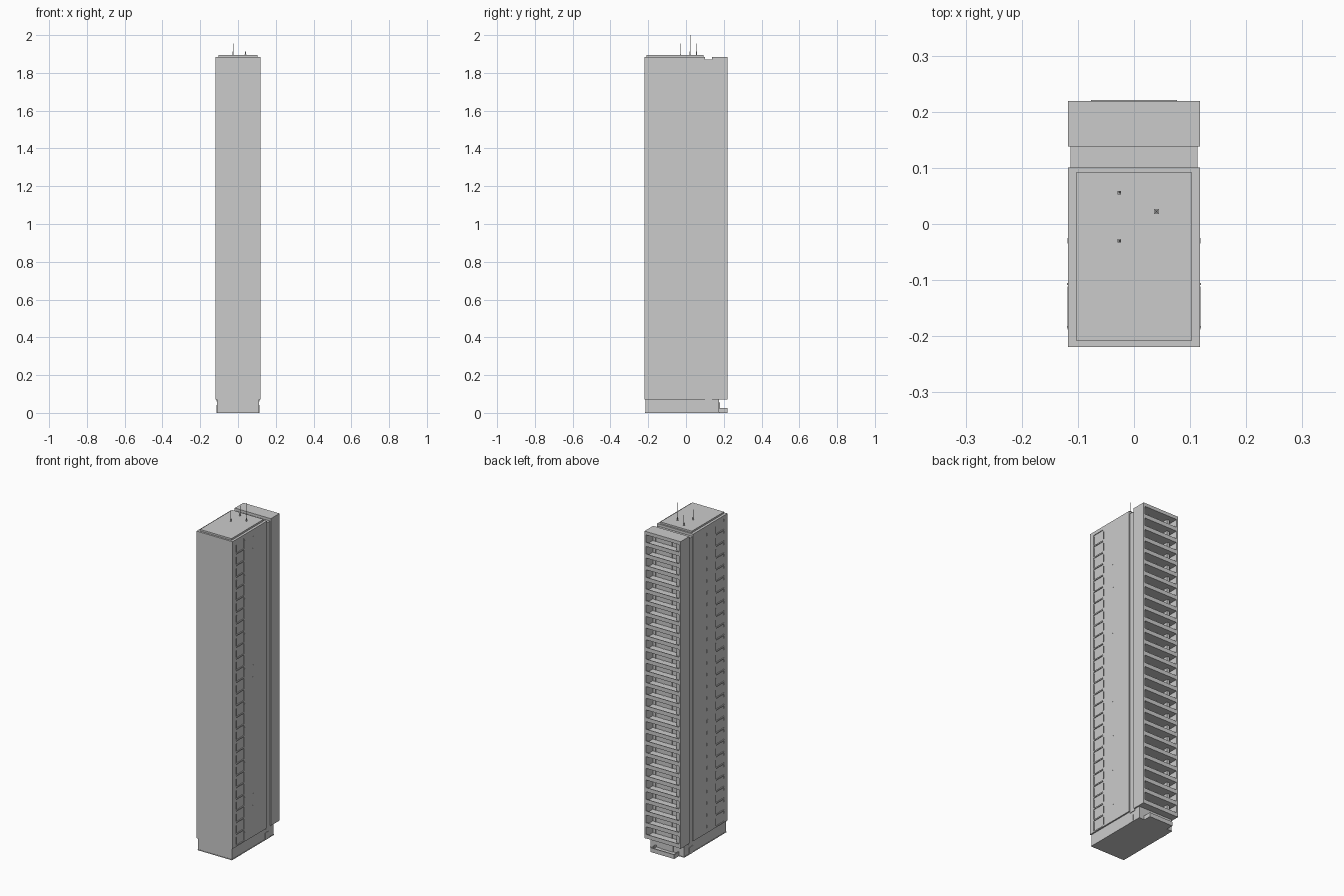
import bpy, bmesh

if "Cube" in bpy.data.objects:
    bpy.data.objects.remove(bpy.data.objects["Cube"])

FLOORS = 26
Z0, TOP = 0.07, 1.885
STEP = (1.865 - Z0) / FLOORS
W = 0.118


def add_boxes(name, boxes):
    """One object from boxes given as (x0, x1, y0, y1, z0, z1)."""
    bm = bmesh.new()
    for x0, x1, y0, y1, z0, z1 in boxes:
        r = bmesh.ops.create_cube(bm, size=1)
        for v in r['verts']:
            v.co.x = (x0 + x1) / 2 + v.co.x * (x1 - x0)
            v.co.y = (y0 + y1) / 2 + v.co.y * (y1 - y0)
            v.co.z = (z0 + z1) / 2 + v.co.z * (z1 - z0)
    return finish(name, bm)


def add_prism(name, outline, z0, z1):
    bm = bmesh.new()
    f = bm.faces.new([bm.verts.new((x, y, z0)) for x, y in outline])
    r = bmesh.ops.extrude_face_region(bm, geom=[f])
    for v in r['geom']:
        if isinstance(v, bmesh.types.BMVert):
            v.co.z = z1
    bmesh.ops.recalc_face_normals(bm, faces=bm.faces)
    return finish(name, bm)


def finish(name, bm):
    me = bpy.data.meshes.new(name)
    bm.to_mesh(me)
    bm.free()
    ob = bpy.data.objects.new(name, me)
    bpy.context.collection.objects.link(ob)
    return ob


def both_sides(boxes):
    return boxes + [(-b[1], -b[0]) + b[2:] for b in boxes]


levels = [Z0 + i * STEP for i in range(FLOORS)]

# Front tower: plan outline with a shallow window slot in each flank
half = [(W, -0.219), (W, -0.188), (W - 0.004, -0.188),
        (W - 0.004, -0.111), (W, -0.111), (W, 0.101)]
add_prism("front_tower", half + [(-x, y) for x, y in reversed(half)], Z0, 1.865)
add_boxes("front_tower_cap", [(-W, W, -0.219, 0.101, 1.865, TOP)])
add_boxes("roof_slab", [(-0.103, 0.103, -0.208, 0.092, TOP, 1.895)])

# Recessed link between the two blocks
add_boxes("recessed_link", [(-0.113, 0.113, 0.101, 0.138, 0.06, 1.87)])

# Flank details: slot ledges, slim posts and small windows on each floor
add_boxes("slot_ledges", both_sides(
    [(0.113, 0.1185, -0.188, -0.111, z, z + 0.007) for z in levels]))
add_boxes("slot_posts", both_sides(
    [(0.117, 0.1195, y - 0.0015, y + 0.0015, z + 0.012, z + 0.055)
     for z in levels for y in (-0.183, -0.107)]))
add_boxes("small_flank_windows", both_sides(
    [(0.117, 0.1185, -0.035, -0.025, z + 0.03, z + 0.048) for z in levels]))

# Rear block: back wall, side fins and roof
add_boxes("rear_wall", [(-0.108, 0.108, 0.138, 0.156, Z0, 1.865)])
add_boxes("rear_side_fins", both_sides([(0.108, W, 0.138, 0.219, Z0, 1.865)]))
add_boxes("rear_roof", [(-W, W, 0.138, 0.219, 1.865, TOP)])

# Balconies
add_boxes("balcony_slabs",
          [(-0.108, 0.108, 0.156, 0.217, z, z + 0.012) for z in levels])
add_boxes("balcony_parapets",
          [(-0.108, 0.108, 0.213, 0.217, z + 0.012, z + 0.024) for z in levels])
add_boxes("balcony_partitions",
          [(-0.085, -0.068, 0.156, 0.188, z + 0.012, z + STEP) for z in levels])
add_boxes("balcony_window_frames",
          [(x - 0.002, x + 0.002, 0.156, 0.160, z + 0.012, z + STEP)
           for z in levels for x in (-0.02, 0.035, 0.09)])

# Base, side doors and rear entrance terrace
add_boxes("base", [(-0.110, 0.110, -0.215, 0.175, 0.004, Z0)])
add_boxes("base_plinth", [(-0.112, 0.112, -0.217, 0.177, 0, 0.004)])
add_boxes("side_doors", both_sides([(0.109, 0.113, 0.095, 0.127, 0, 0.042)]))
add_boxes("terrace", [(-0.077, 0.077, 0.175, 0.221, 0, 0.014)])
add_boxes("terrace_walls", both_sides([(0.071, 0.077, 0.175, 0.221, 0.014, 0.025)])
          + [(-0.071, 0.071, 0.215, 0.221, 0.014, 0.025)])
add_boxes("entrance_frame", [(-0.04, 0.04, 0.174, 0.179, 0.014, 0.055)])

# Roof masts with tapering feet
for i, (x, y, top, s) in enumerate([(0.04, 0.022, 2.0, 0.0045),
                                    (-0.026, 0.056, 1.955, 0.003),
                                    (-0.026, -0.03, 1.955, 0.003)]):
    add_boxes(f"mast_{i + 1}", [
        (x - s, x + s, y - s, y + s, 1.895, 1.898),
        (x - s * .6, x + s * .6, y - s * .6, y + s * .6, 1.898, 1.912),
        (x - .001, x + .001, y - .001, y + .001, 1.912, top)])
